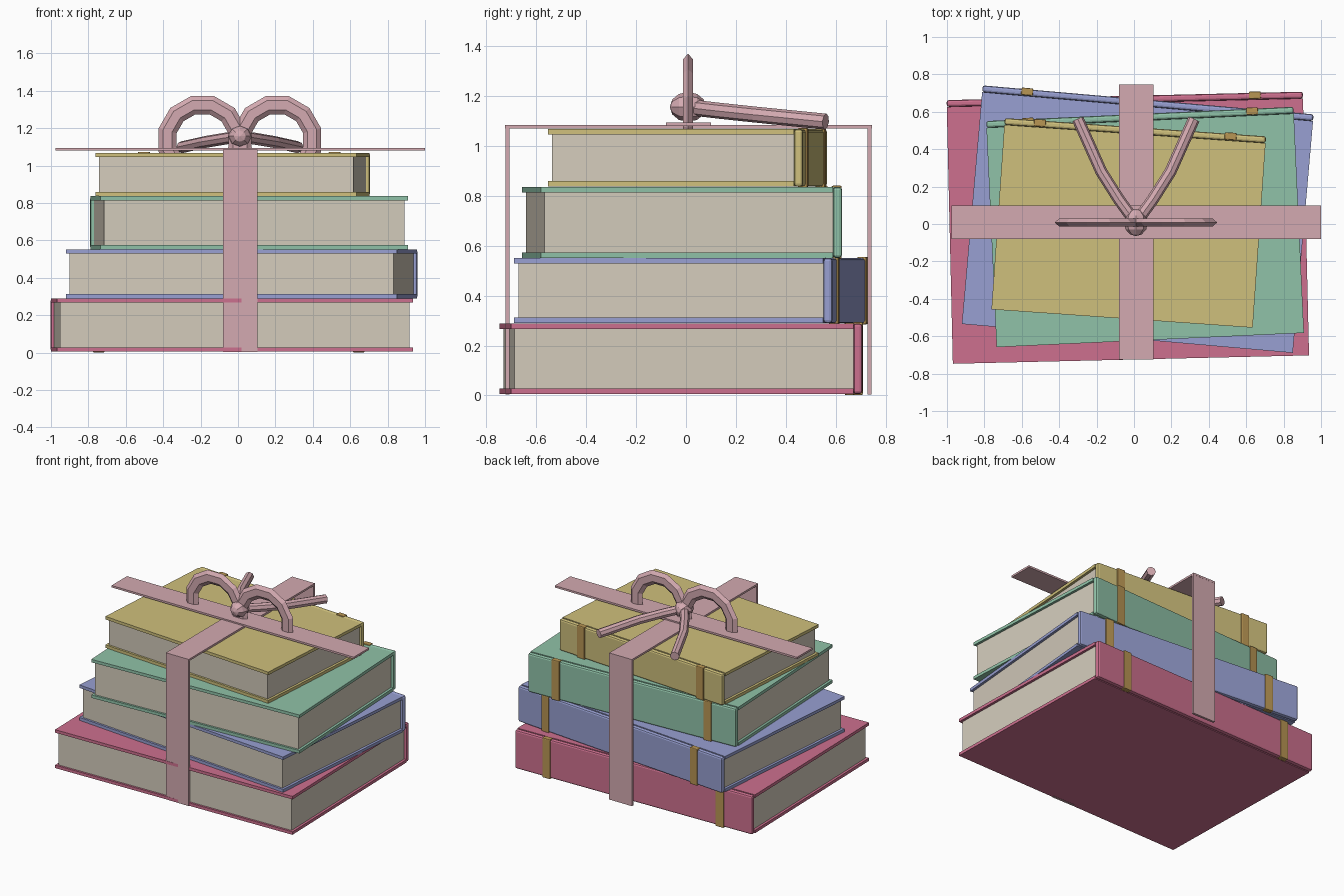
import bpy, bmesh, math
from mathutils import Matrix, Vector

if "Cube" in bpy.data.objects:
    bpy.data.objects.remove(bpy.data.objects["Cube"])


def material(name, rgb):
    m = bpy.data.materials.new(name)
    lin = [((c / 255 + 0.055) / 1.055) ** 2.4 for c in rgb]
    m.diffuse_color = (*lin, 1)
    m.use_nodes = True
    m.node_tree.nodes["Principled BSDF"].inputs["Base Color"].default_value = m.diffuse_color
    return m


RED = material("rose cover", (205, 112, 143))
BLUE = material("blue cover", (152, 160, 210))
GREEN = material("green cover", (144, 194, 168))
YELLOW = material("yellow cover", (207, 192, 124))
PAGES = material("cream pages", (212, 204, 188))
GOLD = material("gold band", (185, 150, 84))
RIBBON = material("pink ribbon", (212, 170, 177))


def finish(name, bm, mat, matrix=Matrix()):
    bmesh.ops.recalc_face_normals(bm, faces=bm.faces)
    me = bpy.data.meshes.new(name)
    bm.to_mesh(me)
    bm.free()
    me.materials.append(mat)
    ob = bpy.data.objects.new(name, me)
    ob.matrix_world = matrix
    bpy.context.collection.objects.link(ob)
    return ob


def box(name, lo, hi, mat, matrix=Matrix(), bevel=0):
    lo, hi = Vector(lo), Vector(hi)
    bm = bmesh.new()
    bmesh.ops.create_cube(bm, size=1, matrix=Matrix.Translation((lo + hi) / 2)
                          @ Matrix.Diagonal((*(hi - lo), 1)))
    if bevel:
        bmesh.ops.bevel(bm, geom=bm.edges[:], offset=bevel, segments=2,
                        profile=0.5, affect='EDGES')
    return finish(name, bm, mat, matrix)


def tube(name, path, radius, sides, mat, closed=False, squash=1, matrix=Matrix()):
    """Sweep a ring along a path; squash flattens it along y."""
    bm = bmesh.new()
    n = len(path)
    pts = [Vector(p) for p in path]
    rings = []
    for i, p in enumerate(pts):
        if closed:
            t = pts[(i + 1) % n] - pts[i - 1]
        else:
            t = pts[min(i + 1, n - 1)] - pts[max(i - 1, 0)]
        t.normalize()
        ref = Vector((0, 1, 0)) if closed else Vector((0, 0, 1))
        u = t.cross(ref).normalized()
        v = t.cross(u)
        ring = []
        for k in range(sides):
            a = 2 * math.pi * k / sides
            o = (u * math.cos(a) + v * math.sin(a)) * radius
            o.y *= squash
            ring.append(bm.verts.new(p + o))
        rings.append(ring)
    for i in range(n if closed else n - 1):
        a, b = rings[i], rings[(i + 1) % n]
        for k in range(sides):
            bm.faces.new((a[k], a[(k + 1) % sides], b[(k + 1) % sides], b[k]))
    if not closed:
        bm.faces.new(rings[0])
        bm.faces.new(rings[-1])
    return finish(name, bm, mat, matrix)


def book(name, cx, cy, w, d, z0, z1, angle, mat):
    m = Matrix.Translation((cx, cy, 0)) @ Matrix.Rotation(math.radians(angle), 4, 'Z')
    x, y, t, s = w / 2, d / 2, 0.022, 0.036
    # boards
    box(name + "_bottom_cover", (-x, -y, z0), (x, y - s, z0 + t), mat, m)
    box(name + "_top_cover", (-x, -y, z1 - t), (x, y - s, z1), mat, m)
    # rounded spine at the back
    box(name + "_spine", (-x, y - s, z0), (x, y, z1), mat, m, 0.012)
    # page block
    box(name + "_pages", (-x + 0.018, -y + 0.015, z0 + t),
        (x - 0.018, y - s + 0.005, z1 - t), PAGES, m)
    # gold spine bands
    for side in (-1, 1):
        bx = side * 0.365 * w
        box(name + "_spine_band", (bx - 0.032, y - s + 0.004, z0 - 0.005),
            (bx + 0.032, y + 0.007, z1 + 0.005), GOLD, m, 0.006)


book("rose_book", -0.033, -0.020, 1.905, 1.41, 0.006, 0.289, 1.35, RED)
book("blue_book", 0.020, 0.026, 1.776, 1.28, 0.290, 0.551, -5.0, BLUE)
book("green_book", 0.059, -0.016, 1.645, 1.21, 0.552, 0.836, 2.65, GREEN)
book("yellow_book", -0.028, 0.006, 1.40, 1.025, 0.837, 1.068, -4.0, YELLOW)

# ribbon: two crossed strips on top, two hanging strips
box("ribbon_top_lengthwise", (-0.08, -0.725, 1.071), (0.105, 0.745, 1.085), RIBBON)
box("ribbon_top_crosswise", (-0.975, -0.08, 1.081), (1.0, 0.10, 1.095), RIBBON)
box("ribbon_front", (-0.08, -0.724, 0.004), (0.105, -0.708, 1.073), RIBBON)
box("ribbon_back", (-0.08, 0.727, 0.004), (0.105, 0.744, 1.073), RIBBON)

# bow: two flattened loops, two tails and a knot
for side, label in ((-1, "left"), (1, "right")):
    ring = [(0.01 + side * (0.2 + 0.193 * math.cos(a)), 0.008, 1.136 + 0.193 * math.sin(a))
            for a in (math.radians(15 + 30 * i) for i in range(12))]
    tube("bow_loop_" + label, ring, 0.05, 6, RIBBON, closed=True, squash=0.48)
    tail = [(0.01 + side * px, py, pz) for px, py, pz in
            ((0.01, 0.02, 1.155), (0.09, 0.13, 1.142), (0.185, 0.28, 1.126), (0.31, 0.56, 1.098))]
    tube("bow_tail_" + label, tail, 0.032, 8, RIBBON)

bm = bmesh.new()
bmesh.ops.create_uvsphere(bm, u_segments=8, v_segments=6, radius=1)
finish("bow_knot", bm, RIBBON, Matrix.Translation((0.01, 0.008, 1.157))
       @ Matrix.Diagonal((0.064, 0.073, 0.06, 1)) @ Matrix.Rotation(math.pi / 2, 4, 'X'))
